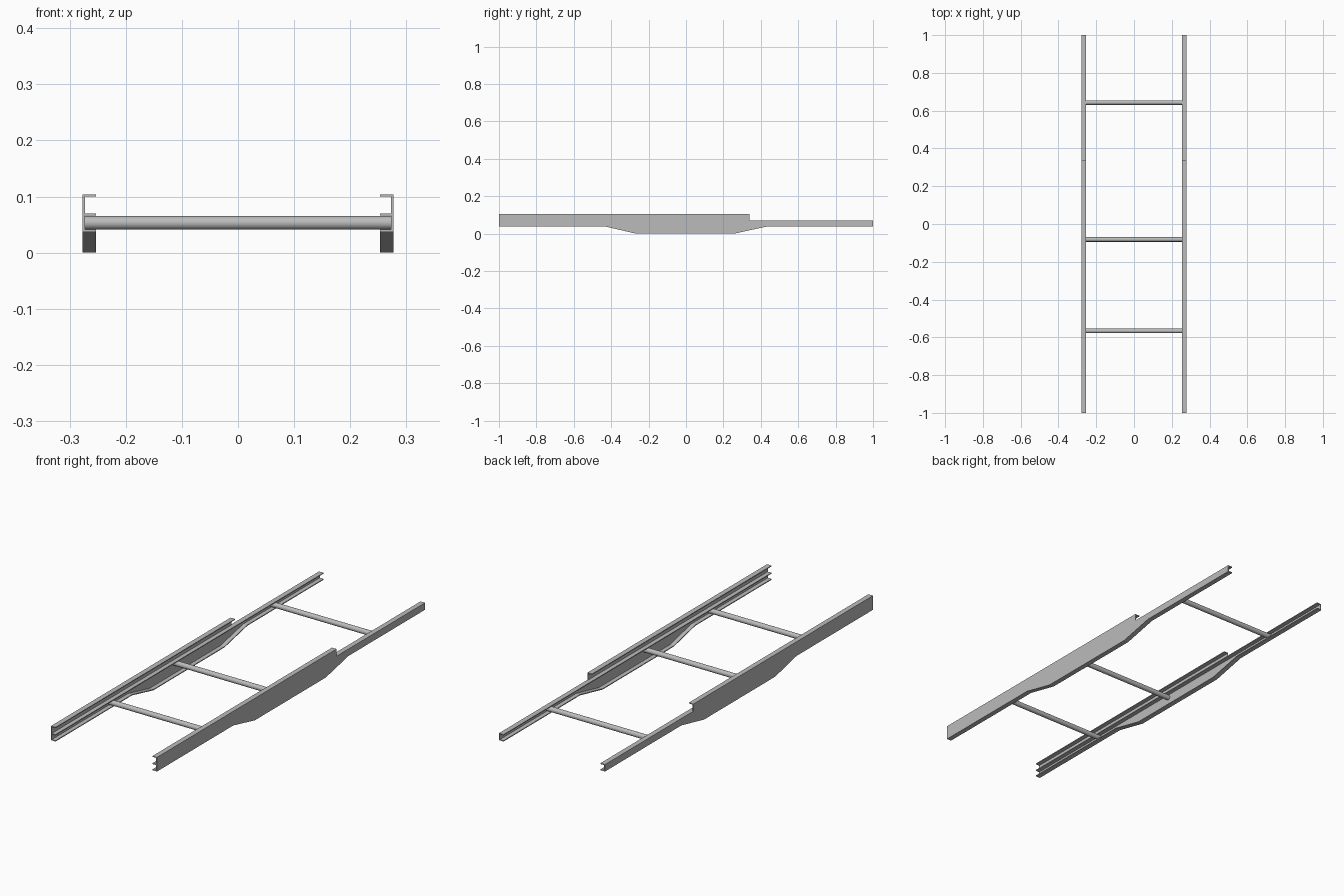
import bpy, bmesh, math

cube = bpy.data.objects.get("Cube")
if cube:
    bpy.data.objects.remove(cube, do_unlink=True)

steel = bpy.data.materials.new("grey_steel")
steel.use_nodes = True
grey = (0.5, 0.5, 0.5, 1)
steel.diffuse_color = grey
steel.node_tree.nodes["Principled BSDF"].inputs["Base Color"].default_value = grey

INNER, OUTER, T = 0.253, 0.277, 0.004
STEP = 0.34               # where the tall part of the rail ends
LOW, MID, TOP = 0.037, 0.07, 0.104


def prism(bm, outline, x0, x1):
    """Extrude a (y, z) outline from x0 to x1."""
    face = bm.faces.new([bm.verts.new((x0, y, z)) for y, z in outline])
    ext = bmesh.ops.extrude_face_region(bm, geom=[face])
    verts = [g for g in ext["geom"] if isinstance(g, bmesh.types.BMVert)]
    bmesh.ops.translate(bm, verts=verts, vec=(x1 - x0, 0, 0))


def flange(bm, path):
    """A thin strip whose underside follows path, tucked against the web."""
    prism(bm, path + [(y, z + T) for y, z in reversed(path)], INNER, OUTER - T)


def build_rail(name, side):
    bm = bmesh.new()
    belly = [(-1, LOW), (-0.43, LOW), (-0.27, 0), (0.26, 0), (0.43, LOW), (1, LOW)]
    # upright web plate
    prism(bm, belly + [(1, MID), (STEP, MID), (STEP, TOP), (-1, TOP)], OUTER - T, OUTER)
    # bottom, middle and top flanges
    flange(bm, belly)
    flange(bm, [(-1, MID - T), (1, MID - T)])
    flange(bm, [(-1, TOP - T), (STEP, TOP - T)])
    for v in bm.verts:
        v.co.x *= side
    bmesh.ops.recalc_face_normals(bm, faces=bm.faces)
    mesh = bpy.data.meshes.new(name)
    bm.to_mesh(mesh)
    bm.free()
    mesh.materials.append(steel)
    bpy.context.collection.objects.link(bpy.data.objects.new(name, mesh))


build_rail("left_rail", 1)
build_rail("right_rail", -1)

# round cross tubes between the rails
for name, y in (("front", -0.566), ("middle", -0.082), ("rear", 0.643)):
    bpy.ops.mesh.primitive_cylinder_add(
        vertices=32, radius=0.012, depth=2 * (OUTER - T),
        location=(0, y, 0.053), rotation=(0, math.pi / 2, 0))
    tube = bpy.context.object
    tube.name = name + "_cross_tube"
    tube.data.materials.append(steel)
    bpy.ops.object.shade_smooth_by_angle(angle=math.radians(30))
